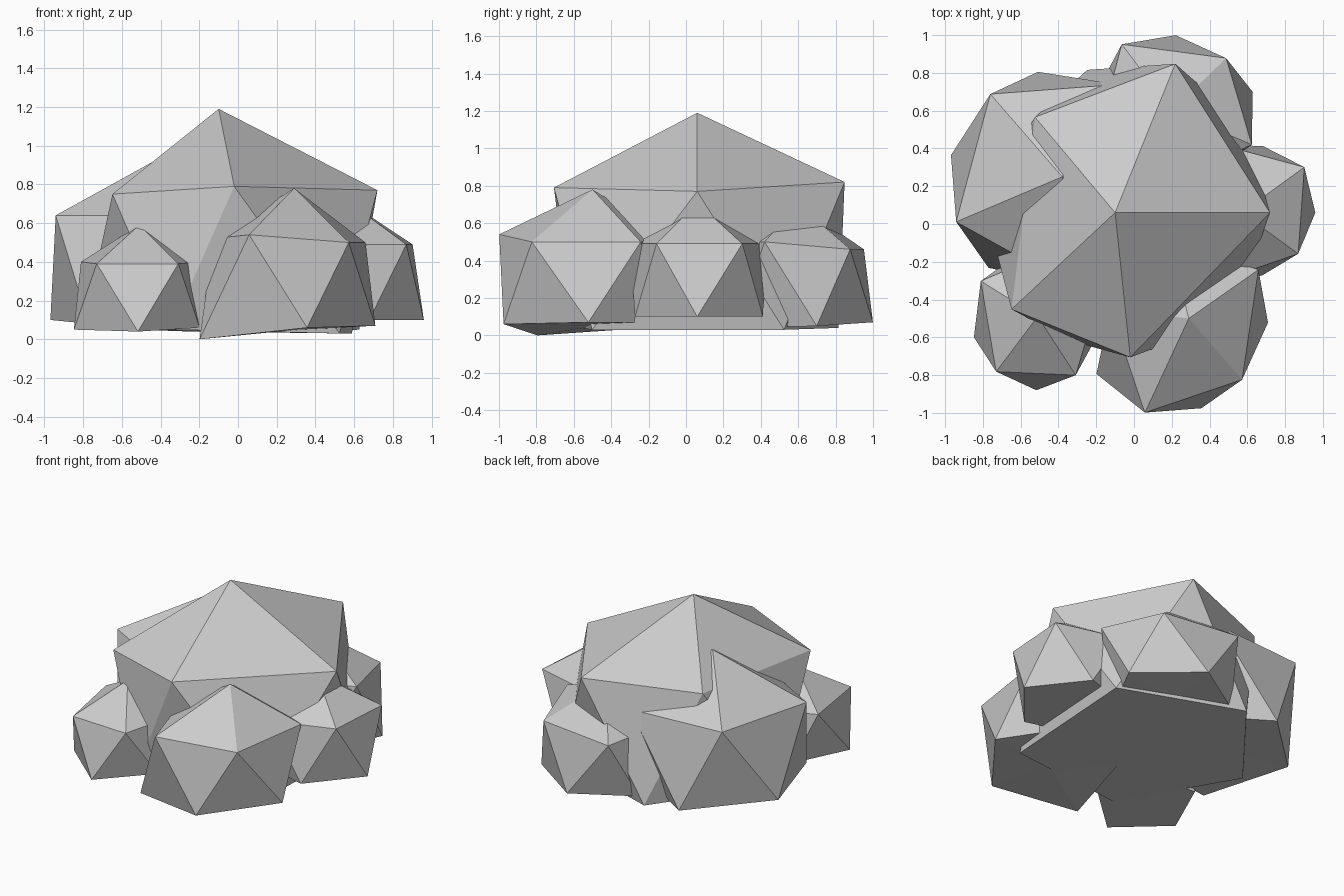
import bpy
from math import cos, sin, radians


def even(turn, radii, z):
    """Five ring points at equal angles: (angle, radius, height)."""
    return [(turn + 72 * i, r, z) for i, r in enumerate(radii)]


def rock(name, apex, upper, lower):
    """Faceted boulder: apex, two staggered five-point rings, flattened base."""
    ax, ay, az = apex
    verts = [apex]
    for ang, r, z in upper + lower:
        verts.append((ax + r * cos(radians(ang)), ay + r * sin(radians(ang)), z))
    base = sum(p[2] for p in lower) / 5
    verts.append((ax, ay, base))
    faces = []
    for i in range(5):
        j = (i + 1) % 5
        u, un, l, ln = 1 + i, 1 + j, 6 + i, 6 + j
        faces += [(0, u, un), (u, l, un), (un, l, ln), (11, ln, l)]
    mesh = bpy.data.meshes.new(name)
    mesh.from_pydata(verts, [], faces)
    mesh.update()
    obj = bpy.data.objects.new(name, mesh)
    bpy.context.collection.objects.link(obj)
    return obj


# Large central boulder
rock("main_boulder", (-0.1, 0.06, 1.19),
     [(0, .82, .77), (68, .85, .82), (130, .66, .80), (223, .75, .75), (276, .77, .79)],
     [(34, .83, .03), (101, .77, .04), (175, .70, .06), (250, .72, .05), (318, .84, .03)])

# Left boulder leaning on the main one
rock("left_boulder", (-0.38, 0.25, 0.95),
     even(59, (.57, .58, .61, .58, .55), .64),
     [(103, .57, .07), (169, .60, .10), (231, .62, .08), (310, .5, .07), (20, .5, .07)])

# Front boulder
rock("front_boulder", (0.29, -0.5, 0.78),
     [(35, .45, .50), (104, .42, .53), (173, .42, .52), (245, .55, .54), (311, .43, .50)],
     [(70, .42, .07), (140, .45, .04), (211, .57, .0), (278, .48, .06), (357, .42, .07)])

# Smaller boulders around the sides
rock("right_boulder", (0.57, 0.06, 0.71),
     even(36, (.41, .38, .38, .38, .37), .49),
     even(72, (.37, .37, .37, .35, .39), .10))
rock("back_boulder", (0.2, 0.6, 0.70),
     [(44, .40, .46), (127, .44, .46), (195, .4, .48), (265, .4, .5), (337, .46, .5)],
     [(87, .40, .07), (157, .40, .06), (229, .4, .05), (301, .4, .04), (13, .44, .05)])
rock("front_left_boulder", (-0.51, -0.49, 0.59),
     [(303, .37, .39), (15, .33, .40), (85, .33, .40), (148, .355, .40), (233, .365, .39)],
     [(341, .33, .06), (53, .33, .06), (120, .33, .06), (198, .355, .05), (269, .39, .04)])
